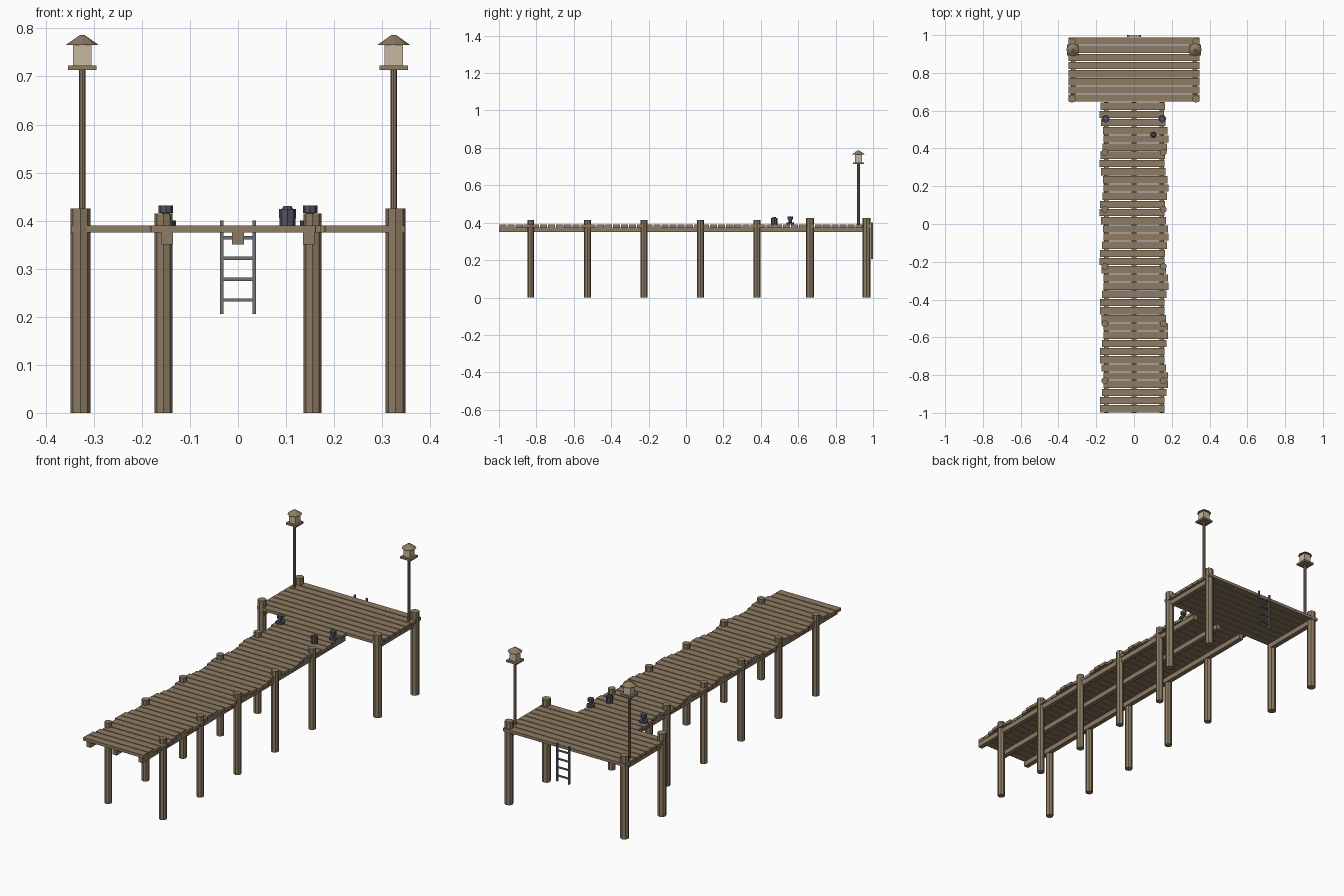
import bpy
import math

cube = bpy.data.objects.get("Cube")
if cube:
    bpy.data.objects.remove(cube, do_unlink=True)


def material(name, rgb):
    m = bpy.data.materials.new(name)
    m.use_nodes = True
    m.diffuse_color = (*rgb, 1)
    m.node_tree.nodes["Principled BSDF"].inputs["Base Color"].default_value = (*rgb, 1)
    return m


wood = material("weathered wood", (0.27, 0.2, 0.125))
iron = material("dark iron", (0.085, 0.09, 0.115))
steel = material("grey steel", (0.16, 0.165, 0.18))
glass = material("lantern glass", (0.56, 0.48, 0.35))


def finish(name, mat):
    ob = bpy.context.object
    ob.name = name
    ob.data.materials.append(mat)
    return ob


def box(name, centre, size, mat=wood):
    bpy.ops.mesh.primitive_cube_add(size=1, location=centre)
    bpy.context.object.scale = size
    return finish(name, mat)


def prism(name, x, y, z0, z1, r0, r1=None, mat=wood, sides=8):
    bpy.ops.mesh.primitive_cone_add(
        vertices=sides, radius1=r0, radius2=r0 if r1 is None else r1,
        depth=z1 - z0, location=(x, y, (z0 + z1) / 2))
    return finish(name, mat)


DECK, UNDER, BEAM = 0.39, 0.375, 0.35
MID = (DECK + UNDER) / 2
BEAM_MID = (UNDER + BEAM) / 2
JOIN = 0.645

# Walkway planks, shifted sideways in a gentle wave
count = 38
pitch = (JOIN + 1) / count
for i in range(count):
    y = -1 + (i + 0.5) * pitch
    shift = 0.011 * math.cos((y + 0.83) * math.tau / 0.2575)
    box("walkway_plank", (shift, y, MID), (0.342, pitch - 0.005, DECK - UNDER))

# Platform planks
count = 8
pitch = (0.99 - JOIN) / count
for i in range(count):
    box("platform_plank", (0, JOIN + (i + 0.5) * pitch, MID),
        (0.694, pitch - 0.005, DECK - UNDER))

# Beams below the walkway
for x in (-0.147, 0, 0.147):
    box("walkway_beam", (x, (JOIN - 1) / 2, BEAM_MID), (0.024, JOIN + 1, UNDER - BEAM))

for side in (-1, 1):
    # Posts and platform beam
    for i in range(5):
        prism("walkway_post", side * 0.155, -0.83 + i * 0.3025, 0, 0.415, 0.0185)
    for y in (0.663, 0.965):
        prism("platform_post", side * 0.328, y, 0, 0.425, 0.021)
    box("platform_beam", (side * 0.322, 0.815, BEAM_MID), (0.025, 0.32, UNDER - BEAM))

    # Lamp
    x, y = side * 0.324, 0.922
    prism("lamp_pole", x, y, DECK, 0.714, 0.007)
    box("lamp_plate", (x, y, 0.718), (0.059, 0.059, 0.01))
    box("lantern", (x, y, 0.744), (0.038, 0.038, 0.042), glass)
    prism("lamp_roof", x, y, 0.765, 0.786, 0.035, 0.005)

    # Mooring bollard
    x, y = side * 0.15, 0.557
    prism("bollard_base", x, y, DECK, 0.4, 0.021, mat=iron)
    prism("bollard_neck", x, y, 0.4, 0.417, 0.009, mat=iron)
    prism("bollard_cap", x, y, 0.416, 0.432, 0.015, mat=iron)

    # Ladder rail
    box("ladder_rail", (side * 0.0335, 0.995, 0.303), (0.007, 0.01, 0.194), steel)

# Ladder rungs
for i in range(4):
    box("ladder_rung", (0, 0.995, 0.235 + i * 0.0432), (0.067, 0.007, 0.007), steel)

# Bucket with a small lid
prism("bucket", 0.103, 0.472, DECK, 0.424, 0.0165, 0.018, iron)
prism("bucket_lid", 0.103, 0.472, 0.424, 0.43, 0.012, 0.008, iron)
